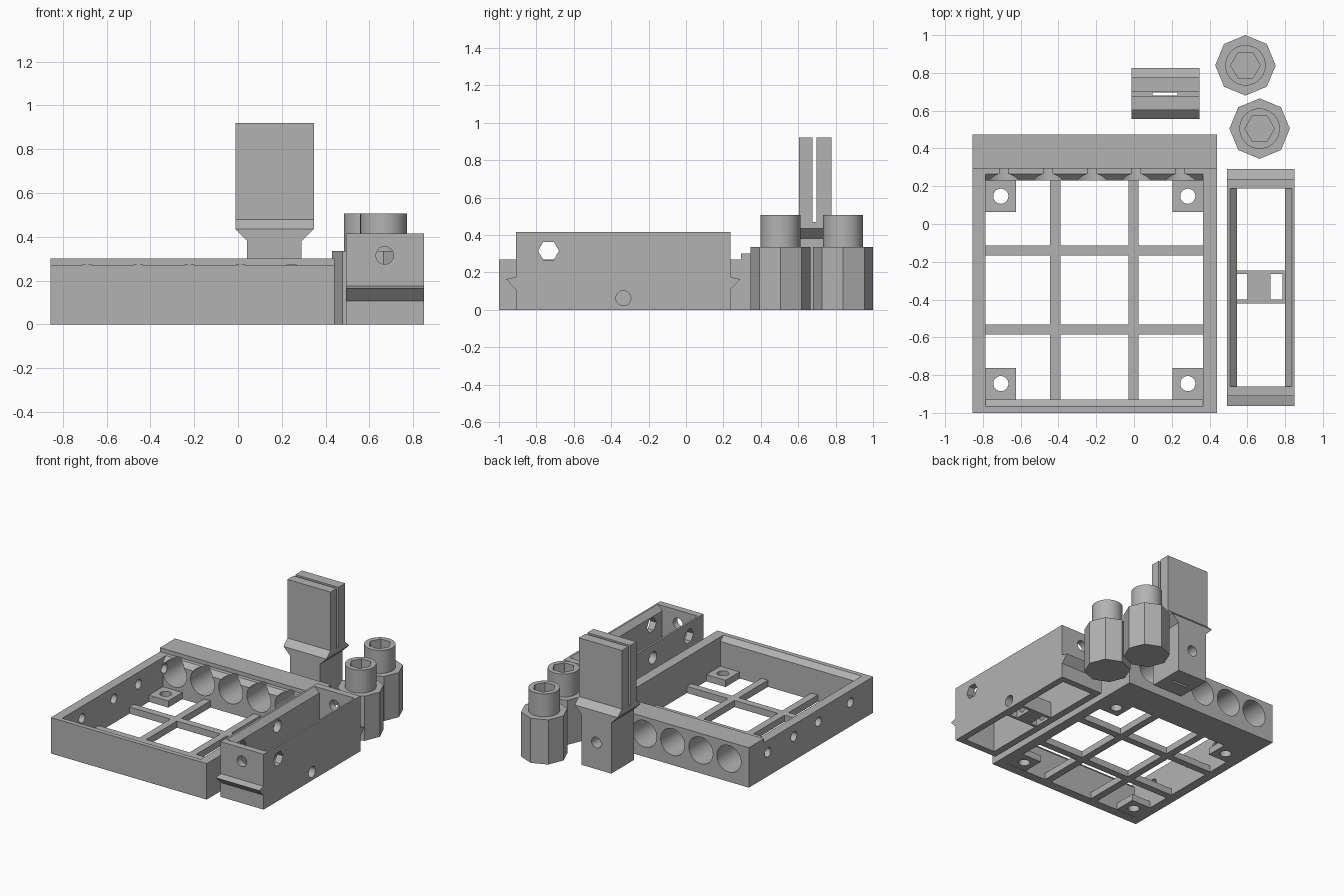
import bpy
import bmesh
import math

cube = bpy.data.objects.get("Cube")
if cube:
    bpy.data.objects.remove(cube, do_unlink=True)

GREY = (0.45, 0.45, 0.45, 1)
mat = bpy.data.materials.new("plain grey")
mat.use_nodes = True
mat.diffuse_color = GREY
mat.node_tree.nodes["Principled BSDF"].inputs["Base Color"].default_value = GREY


def prism(name, pts, axis, lo, hi):
    """Extrude a flat outline along one axis."""
    place = {"X": lambda a, p: (a, p[0], p[1]),
             "Y": lambda a, p: (p[0], a, p[1]),
             "Z": lambda a, p: (p[0], p[1], a)}[axis]
    bm = bmesh.new()
    ends = [[bm.verts.new(place(a, p)) for p in pts] for a in (lo, hi)]
    for end in ends:
        bm.faces.new(end)
    n = len(pts)
    for i in range(n):
        j = (i + 1) % n
        bm.faces.new((ends[0][i], ends[0][j], ends[1][j], ends[1][i]))
    bmesh.ops.recalc_face_normals(bm, faces=bm.faces)
    mesh = bpy.data.meshes.new(name)
    bm.to_mesh(mesh)
    bm.free()
    mesh.materials.append(mat)
    obj = bpy.data.objects.new(name, mesh)
    bpy.context.collection.objects.link(obj)
    return obj


def rect(u0, u1, v0, v1):
    return [(u0, v0), (u1, v0), (u1, v1), (u0, v1)]


def ring(u, v, r, n=40):
    return [(u + r * math.cos(math.tau * i / n), v + r * math.sin(math.tau * i / n))
            for i in range(n)]


def box(name, x0, x1, y0, y1, z0, z1):
    return prism(name, rect(x0, x1, y0, y1), "Z", z0, z1)


def combine(obj, other, op="DIFFERENCE"):
    """Apply a boolean and discard the helper."""
    other.hide_render = True
    mod = obj.modifiers.new("boolean", "BOOLEAN")
    mod.operation = op
    mod.solver = "EXACT"
    mod.object = other
    bpy.context.view_layer.objects.active = obj
    bpy.ops.object.modifier_apply(modifier=mod.name)
    bpy.data.objects.remove(other, do_unlink=True)


def cut(obj, pts, axis, lo, hi):
    combine(obj, prism("cutter", pts, axis, lo, hi))


parts = []

# Tray walls with a raised back rim and bevelled inner lips
tray = prism("tray_walls", [(-1, 0), (0.475, 0), (0.475, 0.3), (0.295, 0.3),
                            (0.295, 0.27), (-1, 0.27)], "X", -0.855, 0.44)
cut(tray, [(-0.93, -0.1), (0.23, -0.1), (0.23, 0.235), (0.265, 0.27), (0.265, 0.4),
           (-0.965, 0.4), (-0.965, 0.27), (-0.93, 0.235)], "X", -0.785, 0.365)
for i in range(5):
    cut(tray, ring(-0.689 + 0.2335 * i, 0.173, 0.1), "Y", 0.1, 0.6)
for y in (-0.73, -0.35, -0.06):
    cut(tray, ring(y, 0.18, 0.035), "X", -1, -0.6)
cut(tray, ring(0.25, 0.18, 0.035), "X", -1, -0.76)
parts.append(tray)

# Floor grid
grid = box("floor_grid", -0.445, -0.39, -0.95, 0.25, 0, 0.05)
combine(grid, box("bar", -0.03, 0.025, -0.95, 0.25, 0, 0.05), "UNION")
for y in (-0.585, -0.167):
    combine(grid, box("bar", -0.8, 0.38, y, y + 0.053, 0, 0.05), "UNION")
parts.append(grid)

# Corner mounting tabs
for side, x in (("right", -0.705), ("left", 0.285)):
    for end, y in (("front", -0.845), ("back", 0.147)):
        tab = box(f"{end}_{side}_tab", x - 0.081, x + 0.081, y - 0.083, y + 0.083, 0, 0.05)
        cut(tab, ring(x, y, 0.04), "Z", -0.1, 0.1)
        parts.append(tab)

# Narrow housing with a snap ridge on each end
housing = prism("housing", [(-0.91, 0), (0.237, 0), (0.237, 0.108), (0.29, 0.163),
                            (0.237, 0.175), (0.237, 0.415), (-0.91, 0.415), (-0.91, 0.175),
                            (-0.963, 0.163), (-0.91, 0.108)], "X", 0.492, 0.85)
cut(housing, [(0.545, -0.1), (0.8, -0.1), (0.8, 0.375), (0.837, 0.415), (0.837, 0.5),
              (0.507, 0.5), (0.507, 0.415), (0.545, 0.375)], "Y", -0.86, 0.187)

# Cross block inside the housing, with two windows
block = box("cross_block", 0.53, 0.815, -0.42, -0.245, 0, 0.12)
combine(housing, block, "UNION")
for x0, x1 in ((0.546, 0.602), (0.722, 0.786)):
    cut(housing, rect(x0, x1, -0.4, -0.265), "Z", -0.1, 0.2)

# Housing holes: hexagon through the sides, round ones in sides and ends
cut(housing, ring(-0.735, 0.315, 0.056, 6), "X", 0.4, 1)
cut(housing, ring(-0.335, 0.062, 0.04), "X", 0.4, 1)
cut(housing, ring(-0.31, 0.315, 0.045), "X", 0.4, 0.6)
cut(housing, ring(0.67, 0.315, 0.04), "Y", -1.1, 0.5)
parts.append(housing)

# Forked clamp: narrow stem, flared shoulder and two prongs
clamp = prism("forked_clamp", [(0.042, 0), (0.29, 0), (0.29, 0.38), (0.346, 0.435),
                               (0.346, 0.92), (-0.012, 0.92), (-0.012, 0.435),
                               (0.042, 0.38)], "Y", 0.557, 0.827)
for outer, inner in ((0.5, 0.604), (0.9, 0.778)):
    edge = 0.557 if outer < inner else 0.827
    cut(clamp, [(edge, 0.435), (inner, 0.48), (inner, 1), (outer, 1), (outer, 0.435)],
        "X", -0.1, 0.5)
cut(clamp, rect(0.677, 0.699, 0.47, 1), "X", -0.1, 0.5)
cut(clamp, rect(0.097, 0.23, 0.679, 0.697), "Z", -0.1, 0.6)
cut(clamp, ring(0.166, 0.2, 0.04), "Y", 0.69, 1)
parts.append(clamp)

# Octagonal knobs with a round neck and hexagonal socket
for name, x, y in (("back_knob", 0.59, 0.84), ("front_knob", 0.665, 0.505)):
    knob = prism(name, ring(x, y, 0.16, 8), "Z", 0, 0.335)
    combine(knob, prism("neck", ring(x, y, 0.107), "Z", 0.2, 0.507), "UNION")
    cut(knob, ring(x, y, 0.078, 6), "Z", 0.38, 0.6)
    parts.append(knob)

# Smooth the round surfaces and keep every real edge crisp
bpy.ops.object.select_all(action="DESELECT")
for part in parts:
    part.select_set(True)
bpy.context.view_layer.objects.active = parts[0]
bpy.ops.object.shade_smooth_by_angle(angle=math.radians(25))
